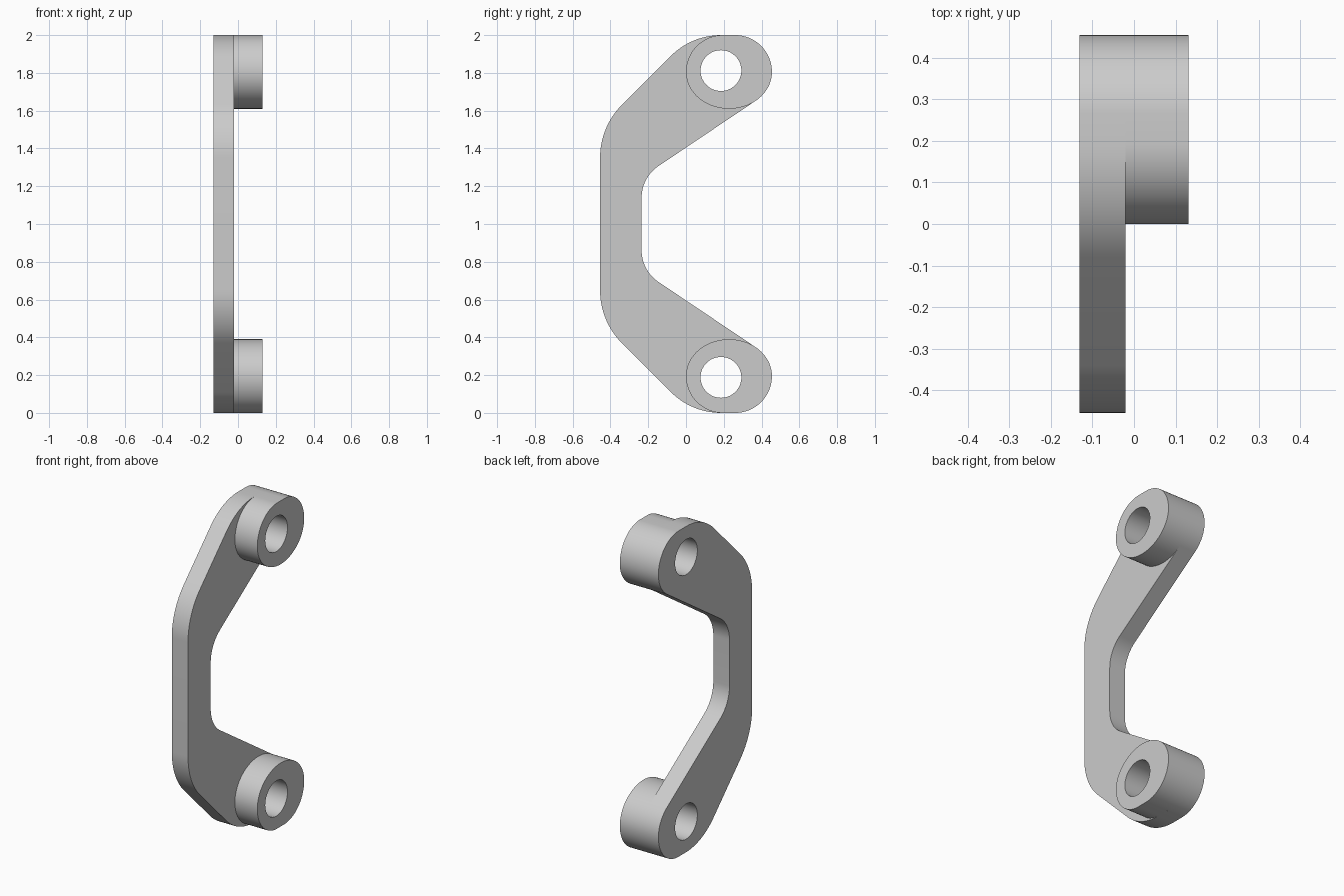
import bpy, bmesh, math
from mathutils import Vector, Matrix

if "Cube" in bpy.data.objects:
    bpy.data.objects.remove(bpy.data.objects["Cube"], do_unlink=True)

# One plain grey for the whole bracket
GREY = (0.6, 0.6, 0.6, 1)
grey = bpy.data.materials.new("plain grey")
grey.use_nodes = True
grey.diffuse_color = GREY
grey.node_tree.nodes["Principled BSDF"].inputs["Base Color"].default_value = GREY

BACK, STEP, FACE = -0.131, -0.021, 0.131   # x of plate back, plate face, boss face
EYE_Z, EYE_R, MID_Y = 1.805, 0.195, 0.2275  # rounded ends of the arms
HALF_W = 0.2275
FLAT = HALF_W - EYE_R


def eye_point(deg):
    """Point on the eye outline: flat-topped above, elliptical below."""
    c, s = math.cos(math.radians(deg)), math.sin(math.radians(deg))
    if s >= 0:
        return (MID_Y + math.copysign(FLAT, c) + EYE_R * c, EYE_Z + EYE_R * s)
    return (MID_Y + HALF_W * c, EYE_Z + EYE_R * s)


def fillet(a, corner, b, reach, n=16):
    """Arc rounding a corner, starting and ending 'reach' away from it."""
    a, corner, b = Vector(a), Vector(corner), Vector(b)
    u, v = (a - corner).normalized(), (b - corner).normalized()
    half = u.angle(v) / 2
    centre = corner + (u + v).normalized() * reach / math.cos(half)
    r0, r1 = corner + u * reach - centre, corner + v * reach - centre
    sweep = math.pi - 2 * half
    return [tuple(centre + (r0 * math.sin(sweep * (1 - i / n))
                            + r1 * math.sin(sweep * i / n)) / math.sin(sweep))
            for i in range(n + 1)]


def mirror(points):
    """Reflect an outline about the middle height, reversing its order."""
    return [(y, 2 - z) for y, z in reversed(points)]


def hole():
    return [(0.185 + 0.108 * math.cos(math.tau * i / 64),
             1.812 + 0.108 * math.sin(math.tau * i / 64)) for i in range(64)]


def extrude(name, loops, x0, x1):
    """Solid from outlines in the y-z plane; inner loops become holes."""
    curve = bpy.data.curves.new(name, 'CURVE')
    curve.dimensions, curve.fill_mode = '2D', 'BOTH'
    curve.extrude = (x1 - x0) / 2
    for loop in loops:
        spline = curve.splines.new('POLY')
        spline.points.add(len(loop) - 1)
        for p, (y, z) in zip(spline.points, loop):
            p.co = (y, z, 0, 1)
        spline.use_cyclic_u = True
    obj = bpy.data.objects.new(name, curve)
    bpy.context.collection.objects.link(obj)
    bpy.ops.object.select_all(action='DESELECT')
    obj.select_set(True)
    bpy.context.view_layer.objects.active = obj
    bpy.ops.object.convert(target='MESH')
    obj = bpy.context.view_layer.objects.active
    turn = Matrix(((0, 0, 1, (x0 + x1) / 2), (1, 0, 0, 0), (0, 1, 0, 0), (0, 0, 0, 1)))
    bm = bmesh.new()
    bm.from_mesh(obj.data)
    bm.transform(turn)
    bmesh.ops.remove_doubles(bm, verts=bm.verts, dist=0.0002)
    bmesh.ops.recalc_face_normals(bm, faces=bm.faces)
    bm.to_mesh(obj.data)
    bm.free()
    obj.data.materials.clear()
    obj.data.materials.append(grey)
    bpy.ops.object.shade_smooth_by_angle(angle=math.radians(30))
    return obj


# Upper half of the C-shaped plate, from the outer spine round to the inner spine
shoulder, crown, inner = (-0.455, 1.515), (0.03, 2.0), (-0.235, 1.247)
half = fillet((-0.455, 1), shoulder, crown, 0.163)
half += fillet(shoulder, crown, (0.3, 2.0), 0.156)
half += [eye_point(a) for a in range(88, -51, -3)]
half += fillet(half[-1], inner, (-0.235, 1), 0.108)
extrude("c_plate", [half + mirror(half), hole(), mirror(hole())], BACK, STEP)

# Raised bosses round the two bolt holes
rim = [eye_point(a) for a in range(-179, 180, 3)]
extrude("upper_boss", [rim, hole()], STEP, FACE)
extrude("lower_boss", [mirror(rim), mirror(hole())], STEP, FACE)
